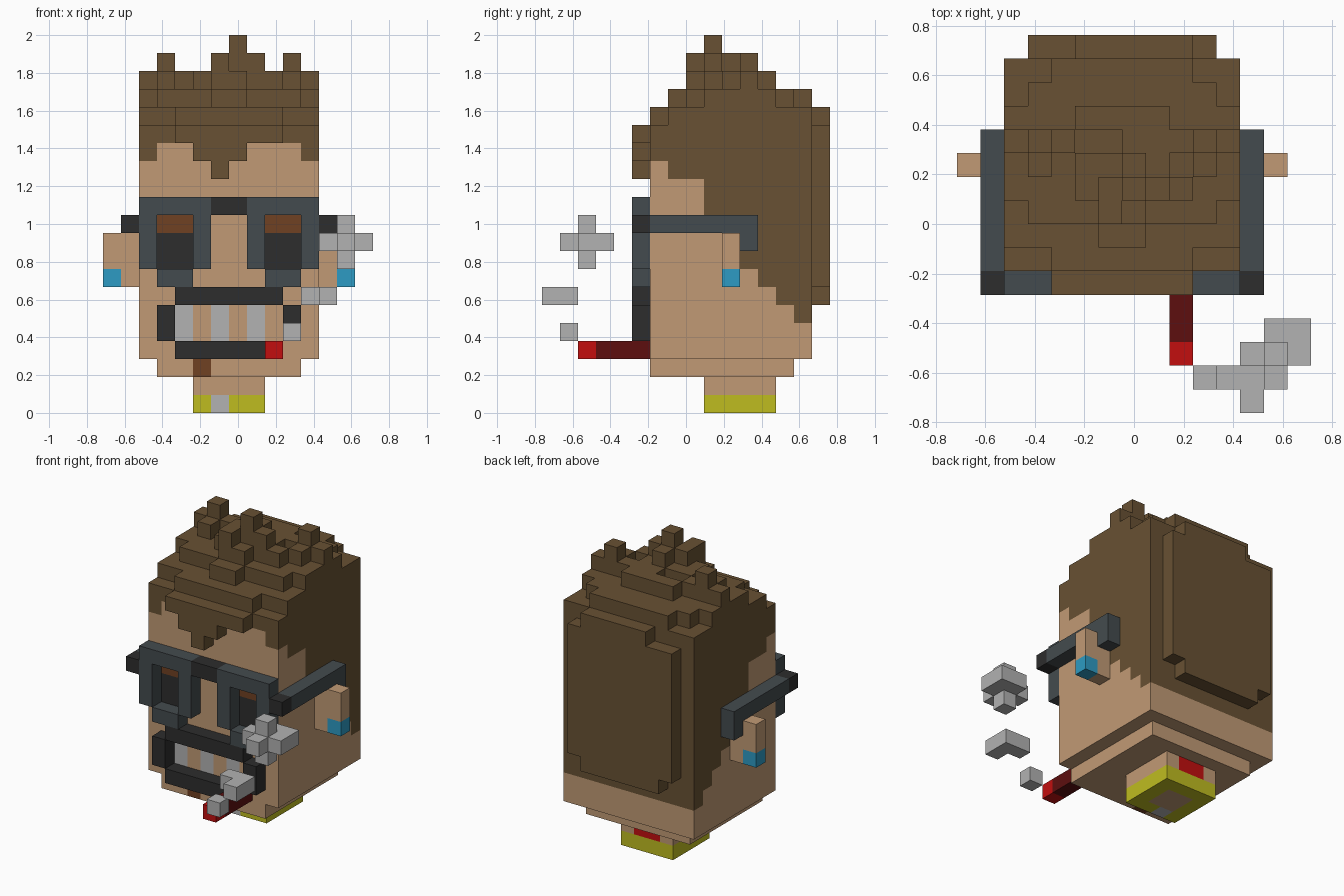
import bpy, bmesh
from mathutils import Vector

if "Cube" in bpy.data.objects:
    bpy.data.objects.remove(bpy.data.objects["Cube"], do_unlink=True)

U = 2 / 21                      # edge length of one block
ORIGIN = Vector((7.5, 8, 0))    # grid point that sits at the world origin


def srgb(r, g, b):
    f = lambda c: c / 12.92 if c <= 0.04045 else ((c + 0.055) / 1.055) ** 2.4
    return (f(r / 255), f(g / 255), f(b / 255), 1)


PALETTE = {
    "skin": (193, 154, 117), "hair_brown": (104, 81, 51), "slate": (68, 75, 78),
    "black": (45, 45, 45), "rust_brown": (112, 65, 34), "light_grey": (178, 178, 178),
    "blue": (45, 155, 195), "yellow": (191, 188, 32), "red": (194, 15, 15),
    "dark_red": (93, 15, 15),
}
mats = {}
for name, rgb in PALETTE.items():
    m = bpy.data.materials.new(name)
    m.use_nodes = True
    m.diffuse_color = srgb(*rgb)
    bsdf = m.node_tree.nodes["Principled BSDF"]
    bsdf.inputs["Base Color"].default_value = srgb(*rgb)
    bsdf.inputs["Roughness"].default_value = 0.9
    mats[name] = m

cells = {}        # grid cell -> part name; later parts replace earlier ones
part_colour = {}


def block(part, colour, xs, ys, zs):
    """Fill an inclusive range of cells; each range is a number or (first, last)."""
    part_colour[part] = colour
    r = [range(a, a + 1) if isinstance(a, int) else range(a[0], a[1] + 1) for a in (xs, ys, zs)]
    for i in r[0]:
        for j in r[1]:
            for k in r[2]:
                cells[i, j, k] = part


# Head, chin and neck
block("head", "skin", (2, 11), (6, 14), (3, 14))
block("chin", "skin", (3, 10), (6, 13), 2)
block("chin_spot", "rust_brown", 5, 6, 2)
block("neck", "skin", (5, 8), (9, 12), 1)
block("neck_mark", "red", (6, 7), 12, 1)
block("collar", "yellow", (5, 8), (9, 12), 0)
block("neck_base", "skin", (6, 7), (10, 11), 0)
block("collar_tab", "light_grey", 6, 9, 0)

# Hair: top height of each column, one row per depth step from front to back
TOPS = [
    (16, 16, 17, 17, 17, 17, 17, 17, 16, 16),
    (17, 17, 17, 17, 18, 18, 17, 17, 17, 17),
    (17, 18, 18, 18, 20, 19, 18, 18, 18, 17),
    (18, 18, 18, 19, 20, 21, 20, 19, 18, 18),
    (18, 19, 18, 19, 19, 20, 19, 18, 19, 18),
    (19, 20, 19, 18, 18, 19, 19, 19, 20, 19),
    (18, 18, 18, 19, 19, 19, 19, 18, 18, 18),
    (17, 18, 18, 18, 18, 18, 18, 18, 18, 17),
    (17, 17, 18, 18, 18, 18, 18, 18, 17, 17),
]
FRONT_LINE = (14, 15, 15, 14, 13, 14, 15, 15, 15, 14)   # hairline across the forehead
SIDE_LINE = (14, 13, 13, 10, 10, 8, 7, 6, 5)            # hairline along each side
for dj, row in enumerate(TOPS):
    for di, top in enumerate(row):
        low = 15
        if dj == 0:
            low = FRONT_LINE[di]
        elif dj == 8:
            low = 5
        elif di in (0, 9):
            low = SIDE_LINE[dj]
        block("hair", "hair_brown", di + 2, dj + 6, (low, top - 1))
for i in range(4, 10):                                   # fringe
    block("hair", "hair_brown", i, 5, (FRONT_LINE[i - 2], 15))
for i in range(3, 11):                                   # raised panel at the back
    block("hair", "hair_brown", i, 15, (7 if i in (3, 10) else 6, 15 if i in (3, 4, 10) else 16))

# Glasses: two frames with sunken lenses, a bridge and side arms
for x in (2, 8):
    block("glasses_frame", "slate", (x, x + 3), 5, (8, 11))
    block("glasses_frame", "slate", (x + 1, x + 2), 5, 7)
    for i in (x + 1, x + 2):
        for k in (8, 9, 10):
            del cells[i, 5, k]
    block("lenses", "black", (x + 1, x + 2), 6, (8, 9))
    block("eyebrows", "rust_brown", (x + 1, x + 2), 6, 10)
block("glasses_bridge", "black", (6, 7), 5, 11)
for x in (1, 12):
    block("glasses_arms", "slate", x, (6, 11), 10)
    block("glasses_arms", "slate", x, 11, 9)
    block("glasses_hinges", "black", x, 5, 10)

# Ears with earrings
for inner, outer in ((1, 0), (12, 13)):
    block("ears", "skin", (min(inner, outer), max(inner, outer)), 10, (7, 9))
    block("earrings", "blue", outer, 10, 7)

# Beard around the mouth, teeth
block("beard", "black", (4, 9), 5, 6)
block("beard", "black", (4, 9), 5, 3)
for x in (3, 10):
    block("beard", "black", x, 5, (4, 5))
for x in (4, 6, 8):
    block("teeth", "light_grey", x, 6, (4, 5))

# Cigar and its smoke
block("cigar", "dark_red", 9, (3, 5), 3)
block("cigar_tip", "red", 9, 2, 3)
block("small_smoke", "light_grey", 10, 1, 4)
block("middle_smoke", "light_grey", (11, 12), 1, 6)
block("middle_smoke", "light_grey", 12, 0, 6)
block("large_smoke", "light_grey", (12, 14), 2, 9)
block("large_smoke", "light_grey", 13, (1, 3), 9)
block("large_smoke", "light_grey", 13, 2, (8, 10))
block("large_smoke", "light_grey", 14, 3, 9)


def build(part):
    """Make one mesh from the exposed faces of a part's cells."""
    bm = bmesh.new()
    verts = {}

    def vert(p):
        if p not in verts:
            verts[p] = bm.verts.new((Vector(p) - ORIGIN) * U)
        return verts[p]

    for c, owner in cells.items():
        if owner != part:
            continue
        for axis in range(3):
            for side in (0, 1):
                n = list(c)
                n[axis] += 2 * side - 1
                if tuple(n) in cells:
                    continue
                a, b = (axis + 1) % 3, (axis + 2) % 3
                loop = []
                for da, db in ((0, 0), (1, 0), (1, 1), (0, 1)):
                    p = list(c)
                    p[axis] += side
                    p[a] += da
                    p[b] += db
                    loop.append(vert(tuple(p)))
                bm.faces.new(loop if side else loop[::-1])
    bmesh.ops.dissolve_limit(bm, angle_limit=0.01, verts=bm.verts, edges=bm.edges)
    me = bpy.data.meshes.new(part)
    bm.to_mesh(me)
    bm.free()
    me.materials.append(mats[part_colour[part]])
    bpy.context.collection.objects.link(bpy.data.objects.new(part, me))


for part in part_colour:
    build(part)
